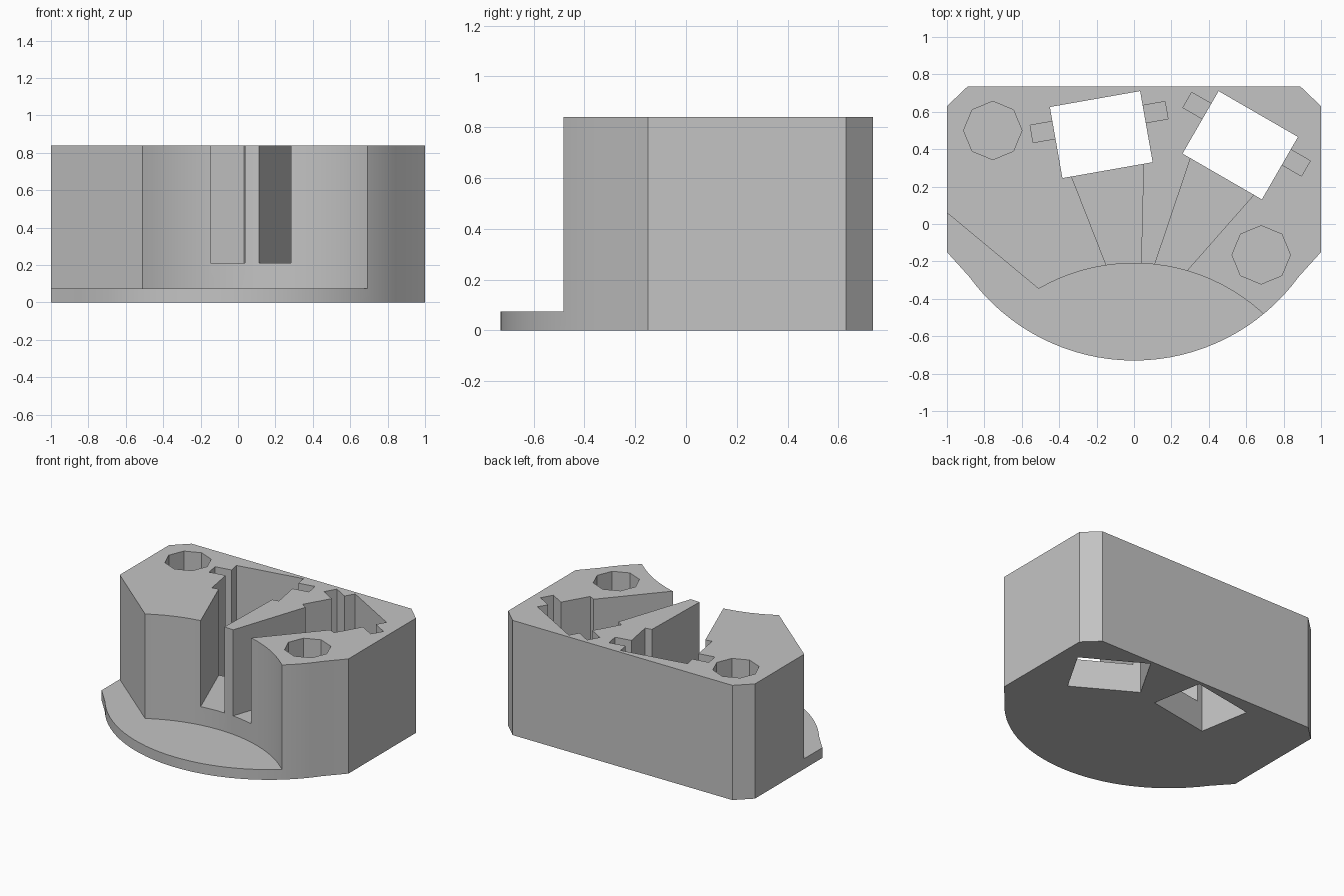
import bpy, bmesh
from math import sin, cos, asin, sqrt, radians, pi
from mathutils import Matrix, Vector

if "Cube" in bpy.data.objects:
    bpy.data.objects.remove(bpy.data.objects["Cube"], do_unlink=True)

HEIGHT, PLATE, FLOOR = 0.84, 0.075, 0.21


def prism(name, points, z0, z1):
    """Extrude a closed outline between two heights."""
    bm = bmesh.new()
    base = bm.faces.new([bm.verts.new((p[0], p[1], z0)) for p in points])
    top = bmesh.ops.extrude_face_region(bm, geom=[base])["geom"]
    bmesh.ops.translate(bm, vec=(0, 0, z1 - z0),
                        verts=[v for v in top if isinstance(v, bmesh.types.BMVert)])
    bmesh.ops.recalc_face_normals(bm, faces=bm.faces)
    mesh = bpy.data.meshes.new(name)
    bm.to_mesh(mesh)
    bm.free()
    obj = bpy.data.objects.new(name, mesh)
    bpy.context.collection.objects.link(obj)
    return obj


def arc(cy, radius, x0, x1, side, count):
    """Points on a circle centred on x = 0, on its upper or lower side."""
    a0, a1 = asin(x0 / radius), asin(x1 / radius)
    angles = [a0 + (a1 - a0) * i / count for i in range(count + 1)]
    return [(radius * sin(a), cy + side * radius * cos(a)) for a in angles]


def cut(target, cutter):
    """Subtract a cutter, then discard it."""
    cutter.hide_render = True
    mod = target.modifiers.new("cut", "BOOLEAN")
    mod.operation, mod.solver, mod.object = "DIFFERENCE", "EXACT", cutter
    bpy.context.view_layer.objects.active = target
    bpy.ops.object.modifier_apply(modifier=mod.name)
    bpy.data.objects.remove(cutter, do_unlink=True)


# Block with clipped back corners and a rounded front
outline = [(-0.89, 0.735), (-1, 0.63), (-1, -0.15)]
outline += arc(0.36, 1.09, -0.88, 0.88, -1, 32)
outline += [(1, -0.15), (1, 0.63), (0.89, 0.735)]
block = prism("holder_block", outline, 0, HEIGHT)

# Concave front recess, leaving a thin foot plate
recess = [(-1.1, 0.143)] + arc(-1.23, 1.02, -0.51, 0.85, 1, 24)
recess += [(0.85, -1), (-1.1, -1)]
cut(block, prism("recess_cutter", recess, PLATE, 1))

# Two turned sockets: through hole, side notches and tapered front slot
hole = [(-0.245, -0.193), (0.245, -0.193), (0.245, 0.193), (-0.245, 0.193)]
notches = [(-0.366, 0.021), (0.366, 0.021), (0.366, 0.115), (-0.366, 0.115)]
slot = [(-0.2, -0.17), (-0.063, -0.85), (0.063, -0.85), (0.2, -0.17)]
for x, y, turn in ((-0.175, 0.478, 10), (0.568, 0.421, -30)):
    place = Matrix.Translation((x, y, 0)) @ Matrix.Rotation(radians(turn), 4, "Z")
    for shape, bottom in ((hole, -0.1), (notches, FLOOR), (slot, FLOOR)):
        points = [place @ Vector((u, v, 0)) for u, v in shape]
        cut(block, prism("socket_cutter", points, bottom, 1))

# Eight-sided blind holes
for x, y in ((-0.755, 0.5), (0.68, -0.165)):
    ring = [(x + 0.156 * cos(i * pi / 4), y + 0.156 * sin(i * pi / 4)) for i in range(8)]
    cut(block, prism("bolt_cutter", ring, FLOOR, 1))

# Single grey finish
grey = bpy.data.materials.new("light_grey")
grey.use_nodes = True
colour = (0.55, 0.55, 0.55, 1)
grey.diffuse_color = colour
grey.node_tree.nodes["Principled BSDF"].inputs["Base Color"].default_value = colour
block.data.materials.clear()
block.data.materials.append(grey)
for face in block.data.polygons:
    face.material_index = 0

bpy.ops.object.select_all(action="DESELECT")
block.select_set(True)
bpy.context.view_layer.objects.active = block
bpy.ops.object.shade_smooth_by_angle(angle=radians(20))
